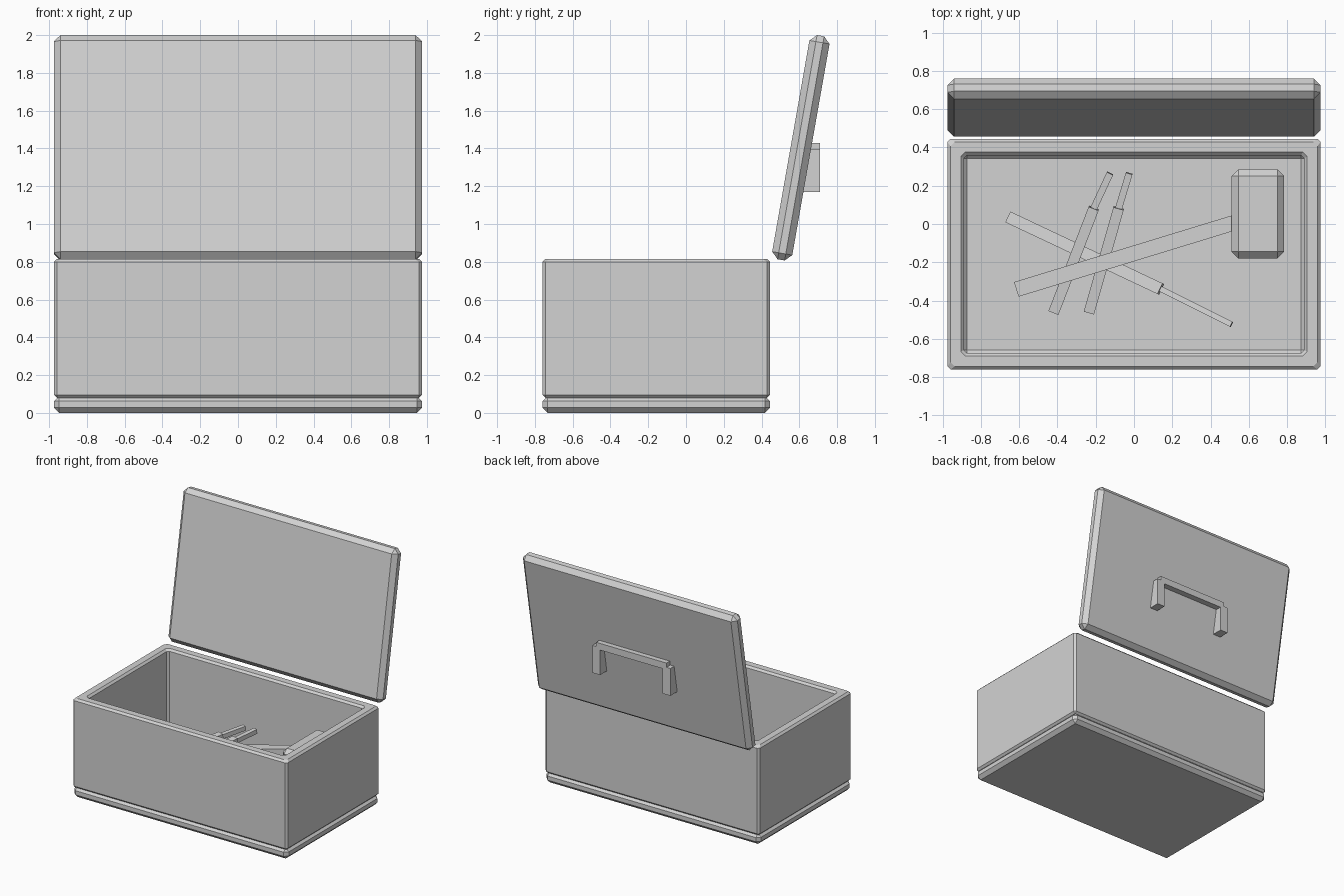
import bpy, bmesh, math
from mathutils import Vector, Matrix

if "Cube" in bpy.data.objects:
    bpy.data.objects.remove(bpy.data.objects["Cube"])

grey = bpy.data.materials.new("plain_grey")
grey.diffuse_color = (0.65, 0.65, 0.65, 1)
grey.use_nodes = True
grey.node_tree.nodes["Principled BSDF"].inputs["Base Color"].default_value = grey.diffuse_color


def finish(name, bm, bevel=0):
    if bevel:
        bmesh.ops.bevel(bm, geom=bm.edges[:], offset=bevel, segments=1,
                        affect='EDGES', clamp_overlap=True)
    bmesh.ops.recalc_face_normals(bm, faces=bm.faces[:])
    mesh = bpy.data.meshes.new(name)
    bm.to_mesh(mesh)
    bm.free()
    mesh.materials.append(grey)
    ob = bpy.data.objects.new(name, mesh)
    bpy.context.collection.objects.link(ob)
    return ob


def cube(lo, hi):
    lo, hi = Vector(lo), Vector(hi)
    bm = bmesh.new()
    bmesh.ops.create_cube(bm, size=1, matrix=Matrix.Translation((lo + hi) / 2)
                          @ Matrix.Diagonal((*(hi - lo), 1)))
    return bm


def box(name, lo, hi, bevel=0):
    return finish(name, cube(lo, hi), bevel)


def bar(name, a, b, width):
    """Square bar running from a to b."""
    a, b = Vector(a), Vector(b)
    d = b - a
    h = width / 2
    ob = box(name, (-d.length / 2, -h, -h), (d.length / 2, h, h))
    ob.matrix_world = (Matrix.Translation((a + b) / 2)
                       @ d.to_track_quat('X', 'Z').to_matrix().to_4x4())
    return ob


# Bottom plate
box("bottom_plate", (-0.975, -0.76, 0), (0.975, 0.445, 0.09), 0.028)

# Open box body: inset the top and push it down
bm = cube((-0.975, -0.76, 0.08), (0.975, 0.445, 0.815))
top = max(bm.faces, key=lambda f: f.calc_center_median().z)
bmesh.ops.inset_region(bm, faces=[top], thickness=0.086, use_even_offset=True)
inner = bmesh.ops.extrude_face_region(bm, geom=[top])
for v in inner["geom"]:
    if isinstance(v, bmesh.types.BMVert):
        v.co.z = 0.1
if top.is_valid:
    bmesh.ops.delete(bm, geom=[top], context='FACES_ONLY')
finish("box_body", bm, 0.016)

# Lid standing open, leaning back
lid = box("lid", (-0.975, -0.054, -0.6025), (0.975, 0.054, 0.6025), 0.035)
lid.location = (0, 0.608, 1.4035)
lid.rotation_euler.x = math.radians(-10)

# Carrying handle on the lid
box("handle_grip", (-0.32, 0.66, 1.375), (0.32, 0.71, 1.43))
for side, name in ((-1, "left"), (1, "right")):
    box("handle_leg_" + name, (side * 0.32 - 0.035, 0.61, 1.17),
        (side * 0.32 + 0.035, 0.71, 1.395))

# Screwdrivers: grip end, collar, tip, grip width, shaft width
drivers = (
    ((-0.42, -0.462, 0.31), (-0.21, 0.083, 0.385), (-0.125, 0.265, 0.41), 0.056, 0.036),
    ((-0.235, -0.462, 0.31), (-0.08, 0.083, 0.385), (-0.025, 0.265, 0.41), 0.056, 0.036),
    ((-0.655, 0.035, 0.21), (0.14, -0.34, 0.35), (0.51, -0.525, 0.415), 0.062, 0.03),
)
for i, (end, collar, tip, wide, thin) in enumerate(drivers, 1):
    bar(f"screwdriver_{i}_grip", end, collar, wide)
    bar(f"screwdriver_{i}_shaft", collar, tip, thin)

# Hammer
bar("hammer_handle", (-0.61, -0.34, 0.32), (0.6, 0.03, 0.49), 0.08)
box("hammer_head", (0.51, -0.18, 0.31), (0.785, 0.285, 0.575), 0.035)
